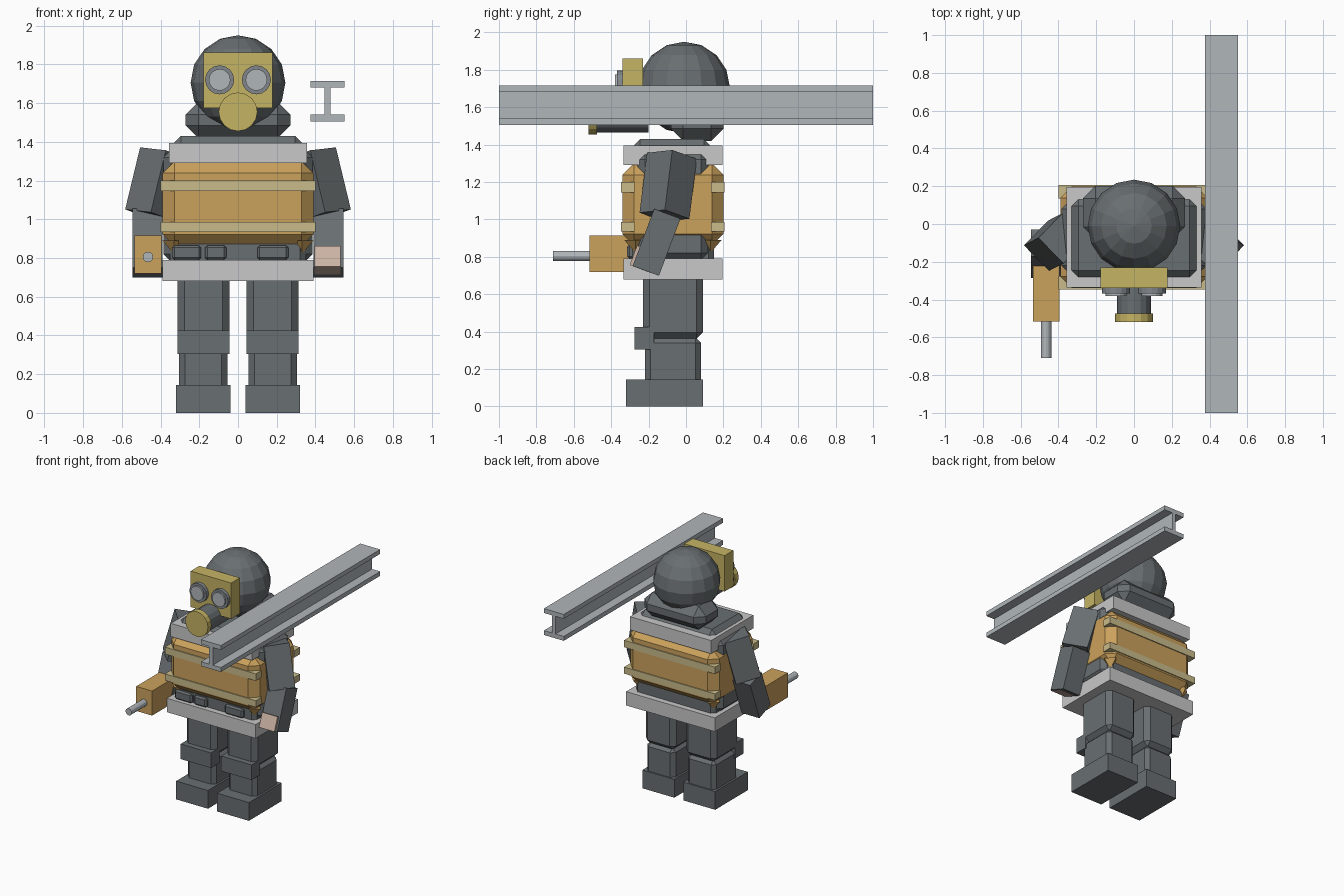
import bpy, bmesh, math
from mathutils import Matrix, Vector

cube = bpy.data.objects.get("Cube")
if cube:
    bpy.data.objects.remove(cube, do_unlink=True)


def material(name, *rgb):
    m = bpy.data.materials.new(name)
    m.use_nodes = True
    m.diffuse_color = (*rgb, 1)
    m.node_tree.nodes["Principled BSDF"].inputs["Base Color"].default_value = (*rgb, 1)
    return m


SUIT = material("dark slate", .14, .157, .165)
ORANGE = material("work orange", .60, .36, .107)
KHAKI = material("khaki strap", .59, .50, .26)
YELLOW = material("dull yellow", .56, .456, .127)
WHITE = material("pale grey", .58, .58, .58)
STEEL = material("steel", .434, .468, .491)
RIM = material("rim grey", .22, .24, .26)
SKIN = material("skin", .61, .456, .376)


def finish(name, bm, mat, matrix=None):
    if matrix is not None:
        bm.transform(matrix)
    mesh = bpy.data.meshes.new(name)
    bm.to_mesh(mesh)
    bm.free()
    mesh.materials.append(mat)
    obj = bpy.data.objects.new(name, mesh)
    bpy.context.scene.collection.objects.link(obj)
    return obj


def block(name, mat, x, y, z, bevel=0, matrix=None):
    """Box from (low, high) ranges with optional chamfered edges."""
    bm = bmesh.new()
    bmesh.ops.create_cube(bm, size=1)
    for v in bm.verts:
        v.co = [lo + (c + .5) * (hi - lo) for c, (lo, hi) in zip(v.co, (x, y, z))]
    if bevel:
        bmesh.ops.bevel(bm, geom=bm.edges[:], offset=bevel, segments=1,
                        affect='EDGES', clamp_overlap=True)
    return finish(name, bm, mat, matrix)


def rod(name, mat, x, z, radius, y0, y1, sides=16):
    """Cylinder running along y."""
    bm = bmesh.new()
    bmesh.ops.create_cone(bm, cap_ends=True, segments=sides, radius1=radius,
                          radius2=radius, depth=y1 - y0)
    place = Matrix.Translation((x, (y0 + y1) / 2, z)) @ Matrix.Rotation(math.pi / 2, 4, 'X')
    return finish(name, bm, mat, place)


def limb(name, mat, top, bottom, width, depth, twist=0):
    """Square bar between two points, twisted about its own axis."""
    a, b = Vector(top), Vector(bottom)
    axis = a - b
    turn = Vector((0, 0, 1)).rotation_difference(axis).to_matrix().to_4x4()
    place = Matrix.Translation((a + b) / 2) @ turn @ Matrix.Rotation(twist, 4, 'Z')
    w, d, h = width / 2, depth / 2, axis.length / 2
    return block(name, mat, (-w, w), (-d, d), (-h, h), matrix=place)


# Legs and arms, mirrored
for side, s in (("left", 1), ("right", -1)):
    def span(lo, hi):
        return tuple(sorted((s * lo, s * hi)))

    block(side + "_boot", SUIT, span(.04, .32), (-.32, .09), (0, .145))
    block(side + "_shin", SUIT, span(.055, .305), (-.22, .08), (.1, .37), .03)
    block(side + "_thigh", SUIT, span(.045, .312), (-.23, .09), (.36, .72), .035)
    block(side + "_knee_pad", SUIT, span(.045, .312), (-.275, -.17), (.305, .425))
    limb(side + "_upper_arm", SUIT, (s * .375, -.075, 1.34), (s * .452, -.115, 1.02),
         .19, .19, math.pi / 4)
    limb(side + "_forearm", SUIT, (s * .467, -.10, 1.03), (s * .467, -.215, .725), .155, .15)

limb("left_hand", SKIN, (.463, -.205, .84), (.463, -.245, .735), .135, .12)

# Torso, belt and yoke
block("torso", SUIT, (-.385, .385), (-.26, .12), (.78, 1.36), .04)
block("waist", SUIT, (-.35, .35), (-.29, .15), (.74, .95), .03)
block("collar", SUIT, (-.33, .33), (-.28, .13), (1.3, 1.43), .035)
for i, (lo, hi) in enumerate(((-.34, -.19), (-.17, -.06), (.1, .26))):
    block(f"waist_pouch_{i + 1}", SUIT, (lo, hi), (-.315, -.26), (.79, .865), .012)
block("belt", WHITE, (-.39, .39), (-.335, .195), (.68, .79))
block("shoulder_yoke", WHITE, (-.357, .357), (-.335, .195), (1.29, 1.395))

# Vest with corner points and straps front and back
block("vest", ORANGE, (-.39, .39), (-.34, .2), (.86, 1.3), .062)
for x in (-.33, .33):
    for y in (-.27, .13):
        bm = bmesh.new()
        bmesh.ops.create_cone(bm, cap_ends=True, segments=4, radius1=0,
                              radius2=.06, depth=.07)
        finish("vest_corner_point", bm, ORANGE, Matrix.Translation((x, y, .855)))
for level, z in (("upper", (1.145, 1.2)), ("lower", (.935, .987))):
    block(level + "_front_strap", KHAKI, (-.4, .4), (-.348, -.275), z)
    block(level + "_back_strap", KHAKI, (-.4, .4), (.135, .207), z)

# Head and hood
bm = bmesh.new()
bmesh.ops.create_uvsphere(bm, u_segments=16, v_segments=8, radius=.245)
finish("head", bm, SUIT, Matrix.Translation((0, -.01, 1.705)))
block("hood_base", SUIT, (-.27, .27), (-.08, .2), (1.42, 1.605), .065)

# Mask
block("mask_plate", YELLOW, (-.178, .178), (-.34, -.23), (1.575, 1.86))
for side, x in (("left", .095), ("right", -.095)):
    rod(side + "_goggle_rim", RIM, x, 1.72, .075, -.368, -.33)
    rod(side + "_goggle_lens", STEEL, x, 1.72, .056, -.38, -.35)
rod("snout", SUIT, 0, 1.555, .09, -.48, -.2)
rod("snout_filter", YELLOW, 0, 1.555, .1, -.52, -.475)

# Drill
block("drill_body", ORANGE, (-.535, -.395), (-.515, -.22), (.72, .915))
rod("drill_bit", STEEL, -.465, .805, .027, -.71, -.5, 12)

# Carried beam: one I profile pushed along y
half = [(.0875, 1.505), (.0875, 1.54), (.016, 1.54), (.016, 1.68), (.0875, 1.68), (.0875, 1.715)]
outline = half + [(-x, z) for x, z in reversed(half)]
bm = bmesh.new()
face = bm.faces.new([bm.verts.new((.4625 + x, -1, z)) for x, z in outline])
pushed = bmesh.ops.extrude_face_region(bm, geom=[face], use_keep_orig=True)
for v in pushed["geom"]:
    if isinstance(v, bmesh.types.BMVert):
        v.co.y = 1
bmesh.ops.recalc_face_normals(bm, faces=bm.faces[:])
finish("steel_beam", bm, STEEL)
